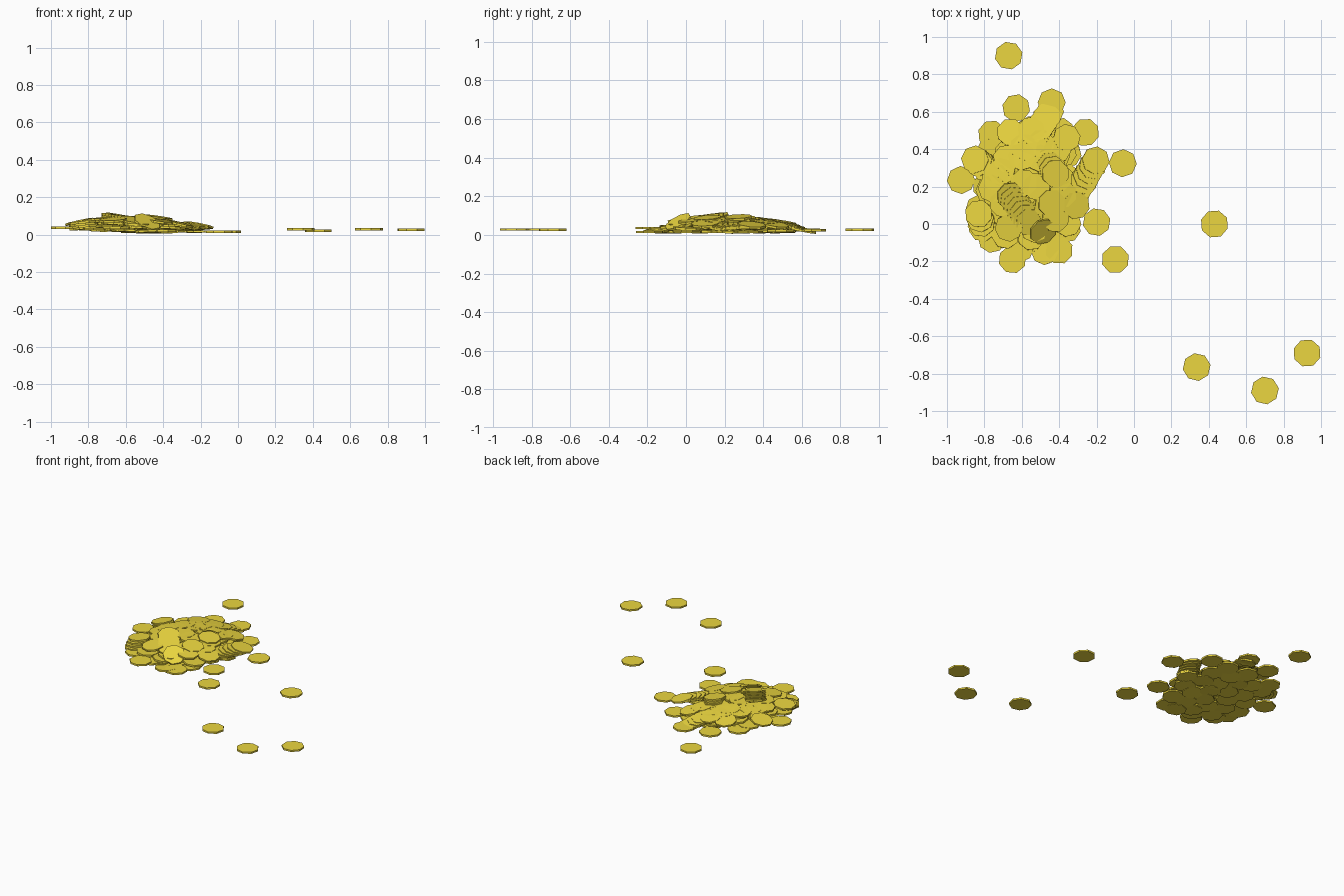
import bpy, bmesh, math, random
from mathutils import Vector, Matrix

random.seed(7)
RADIUS, THICK, SIDES = 0.075, 0.012, 8

gold = bpy.data.materials.new("gold")
gold.diffuse_color = (0.83, 0.67, 0.05, 1)

# One shared low-poly coin
mesh = bpy.data.meshes.new("coin")
bm = bmesh.new()
bmesh.ops.create_cone(bm, cap_ends=True, segments=SIDES,
                      radius1=RADIUS, radius2=RADIUS, depth=THICK)
bm.to_mesh(mesh)
bm.free()
mesh.materials.append(gold)


def coin(name, x, y, z, normal=(0, 0, 1)):
    ob = bpy.data.objects.new(name, mesh)
    turn = Matrix.Rotation(random.uniform(0, math.tau), 4, 'Z')
    lean = Vector((0, 0, 1)).rotation_difference(Vector(normal)).to_matrix().to_4x4()
    ob.matrix_world = Matrix.Translation((x, y, z)) @ lean @ turn
    bpy.context.scene.collection.objects.link(ob)


def floor(x):
    return 0.014 + 0.045 * max(0, -x - 0.5)


def heap(x, y):
    r2 = ((x + 0.56) / 0.40) ** 2 + ((y - 0.2) / 0.52) ** 2
    return floor(x) + 0.075 * max(0, 1 - r2)


def heap_normal(x, y):
    e = 0.03
    return ((heap(x - e, y) - heap(x + e, y)) / (2 * e),
            (heap(x, y - e) - heap(x, y + e)) / (2 * e), 1)


def slumped_stack(name, start, end, count, lean):
    # coins fanned out from low start to high end, leaning in direction lean
    a, b = Vector(start), Vector(end)
    for i in range(count):
        coin(name, *a.lerp(b, i / (count - 1)), (lean[0], lean[1], 1))


# Loose coins on the floor
for x, y, z in [(0.43, 0, 0.02), (0.335, -0.765, 0.028), (0.70, -0.89, 0.028),
                (0.925, -0.69, 0.026), (-0.67, 0.90, 0.026), (-0.06, 0.325, 0.015),
                (-0.10, -0.19, 0.015), (-0.925, 0.235, 0.036), (-0.20, 0.01, 0.016),
                (-0.40, -0.14, 0.02), (-0.26, 0.49, 0.022), (-0.63, 0.62, 0.026),
                (-0.65, -0.19, 0.036), (-0.76, 0.48, 0.028), (-0.44, 0.65, 0.024),
                (-0.76, -0.08, 0.03), (-0.61, -0.13, 0.03)]:
    coin("loose_coin", x, y, z)

# Coins lying on the surface of the heap
for x, y in [(-0.66, 0.49), (-0.55, 0.50), (-0.36, 0.46), (-0.41, 0.40),
             (-0.59, 0.41), (-0.60, 0.36), (-0.74, 0.25), (-0.71, 0.28),
             (-0.76, 0.19), (-0.40, 0.25), (-0.59, 0.22), (-0.70, 0.11),
             (-0.31, 0.10), (-0.67, -0.02), (-0.50, 0.35), (-0.52, 0.20),
             (-0.50, 0.43), (-0.38, 0.16), (-0.68, 0.35), (-0.42, 0.03)]:
    coin("surface_coin", x, y, heap(x, y), heap_normal(x, y))

# Slumped stacks
slumped_stack("ridge_coin", (-0.56, 0.01, 0.075), (-0.66, 0.15, 0.092), 7, (0.18, -0.22))
slumped_stack("right_stack_coin", (-0.30, 0.18, 0.040), (-0.205, 0.34, 0.050), 7, (0.2, 0.08))
slumped_stack("left_stack_coin", (-0.78, 0.29, 0.055), (-0.85, 0.345, 0.068), 5, (-0.22, 0.05))
slumped_stack("left_front_stack_coin", (-0.81, -0.02, 0.035), (-0.83, 0.055, 0.065), 4, (-0.1, 0.02))
slumped_stack("back_stack_coin", (-0.45, 0.60, 0.026), (-0.50, 0.52, 0.058), 4, (0.05, 0.2))
slumped_stack("middle_stack_coin", (-0.46, 0.33, 0.070), (-0.42, 0.27, 0.090), 4, (0.15, -0.05))
slumped_stack("front_stack_coin", (-0.48, 0.08, 0.065), (-0.44, 0.11, 0.085), 3, (0.15, -0.08))

# Coin propped steeply on the front of the ridge
coin("propped_coin", -0.487, -0.04, 0.066, (0.42, -0.55, 1))

# Coins buried inside the heap, in shrinking layers
for layer, (count, spread) in enumerate([(26, 0.82), (18, 0.70), (12, 0.55), (6, 0.38)]):
    for i in range(count):
        r = spread * math.sqrt((i + 0.5) / count)
        a = i * 2.39996 + layer
        x, y = -0.54 + 0.37 * r * math.cos(a), 0.19 + 0.44 * r * math.sin(a)
        z = floor(x) + 0.003 + 0.017 * layer
        coin("buried_coin", x, y, z,
             (random.uniform(-0.06, 0.06), random.uniform(-0.06, 0.06), 1))
